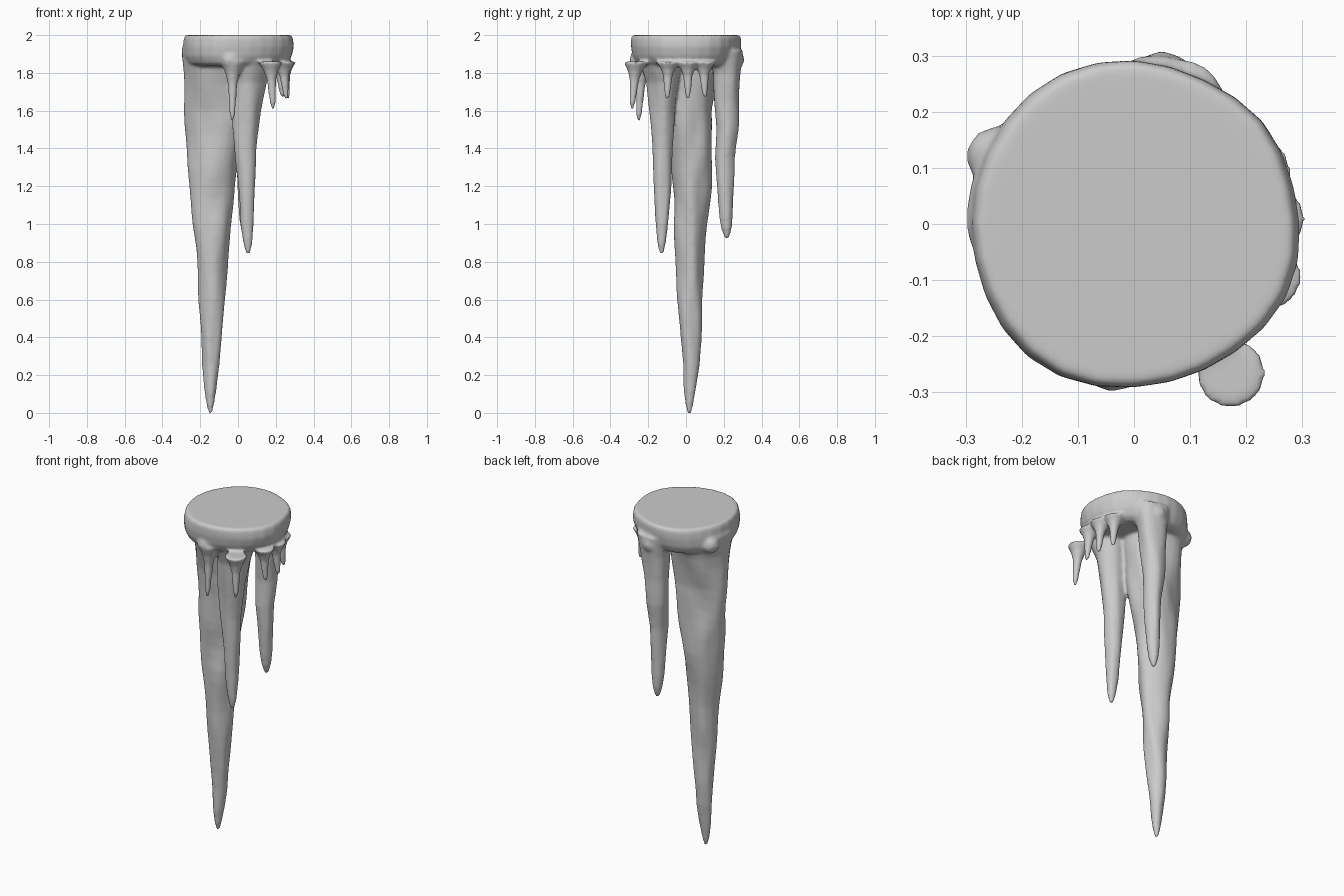
import bpy, bmesh, math, random
from mathutils import Vector, noise

random.seed(4)
bm = bmesh.new()
SIDES = 28


def tube(stations, wobble=0.0):
    """Closed solid lofted through elliptical rings (x, y, z, rx, ry)."""
    rings = []
    for x, y, z, rx, ry in stations:
        ring = []
        for i in range(SIDES):
            a = 2 * math.pi * i / SIDES
            d = Vector((math.cos(a), math.sin(a), 0))
            k = 1 + wobble * noise.noise(Vector((d.x * 1.3 + x * 9, d.y * 1.3 + y * 9, z * 4)))
            ring.append(bm.verts.new((x + d.x * rx * k, y + d.y * ry * k, z)))
        rings.append(ring)
    for a, b in zip(rings, rings[1:]):
        for i in range(SIDES):
            j = (i + 1) % SIDES
            bm.faces.new((a[i], a[j], b[j], b[i]))
    bm.faces.new(rings[0])
    bm.faces.new(rings[-1])


def icicle(stations, wobble=0.15, step=0.06):
    """Refine coarse stations so the wobble varies along the length."""
    fine = []
    for a, b in zip(stations, stations[1:]):
        n = max(1, round(abs(a[2] - b[2]) / step))
        fine += [[p + (q - p) * k / n for p, q in zip(a, b)] for k in range(n)]
    tube(fine + [stations[-1]], wobble)


def drip(x, y, tip, r=0.022):
    """Small thin drip hanging from the rim, flaring into it."""
    L = 1.86 - tip
    bx, by = x * 0.93, y * 0.93
    rows = [(0, 3.0), (0.2, 1.8), (0.4, 1.15), (0.7, 0.9), (0.92, 0.7), (1.05, 0.35)]
    tube([(bx + (x - bx) * t, by + (y - by) * t, 1.86 - L * t, r * k, r * k) for t, k in rows])


# frozen cap
tube([(0, 0, 2.0, .283, .283), (0, 0, 1.985, .293, .293), (0, 0, 1.94, .298, .297),
      (-.005, 0, 1.89, .288, .29), (-.01, 0, 1.85, .265, .27), (-.01, 0, 1.835, .235, .24)], 0.06)

# main icicle
icicle([(-.10, .02, 1.93, .195, .19), (-.105, .02, 1.8, .175, .155), (-.115, .025, 1.6, .16, .115),
        (-.13, .03, 1.35, .133, .107), (-.137, .03, 1.2, .117, .103), (-.138, .023, 1.0, .099, .09),
        (-.138, .022, .8, .083, .078), (-.138, .022, .6, .069, .064), (-.14, .024, .4, .055, .055),
        (-.143, .028, .25, .044, .042), (-.146, .02, .12, .032, .031), (-.147, .018, .04, .02, .02),
        (-.147, .018, -.005, .009, .009)])

# front and rear secondary icicles
icicle([(.06, -.14, 1.9, .14, .12), (.055, -.12, 1.75, .095, .085), (.045, -.125, 1.6, .078, .07),
        (.042, -.125, 1.4, .06, .057), (.045, -.125, 1.2, .046, .046), (.048, -.128, 1.0, .035, .034),
        (.052, -.13, .9, .024, .024), (.053, -.13, .842, .011, .011)])
icicle([(.05, .2, 1.92, .12, .1), (.05, .215, 1.8, .082, .075), (.045, .212, 1.65, .067, .067),
        (.04, .218, 1.5, .06, .062), (.04, .205, 1.35, .05, .054), (.042, .208, 1.2, .043, .044),
        (.04, .212, 1.05, .036, .036), (.04, .214, .98, .027, .028), (.04, .216, .925, .012, .012)])

# rim drips
for x, y, tip in [(-.03, -.25, 1.56), (.185, -.285, 1.62), (.255, -.1, 1.67),
                  (.262, .01, 1.67), (.235, .1, 1.68)]:
    drip(x, y, tip)

# swellings on the rim
for x, y, z, r in [(-.245, .12, 1.89, .055), (.05, .25, 1.87, .06), (-.04, -.245, 1.87, .055)]:
    ball = bmesh.ops.create_icosphere(bm, subdivisions=2, radius=r)
    bmesh.ops.translate(bm, vec=(x, y, z), verts=ball["verts"])

bmesh.ops.recalc_face_normals(bm, faces=bm.faces)
mesh = bpy.data.meshes.new("icicle_cluster")
bm.to_mesh(mesh)
bm.free()
obj = bpy.data.objects.new("icicle_cluster", mesh)
bpy.context.collection.objects.link(obj)

# fuse everything and melt the joints
rm = obj.modifiers.new("fuse", "REMESH")
rm.mode = "VOXEL"
rm.voxel_size = 0.009
rm.use_smooth_shade = True
sm = obj.modifiers.new("melt", "SMOOTH")
sm.factor = 0.5
sm.iterations = 8
